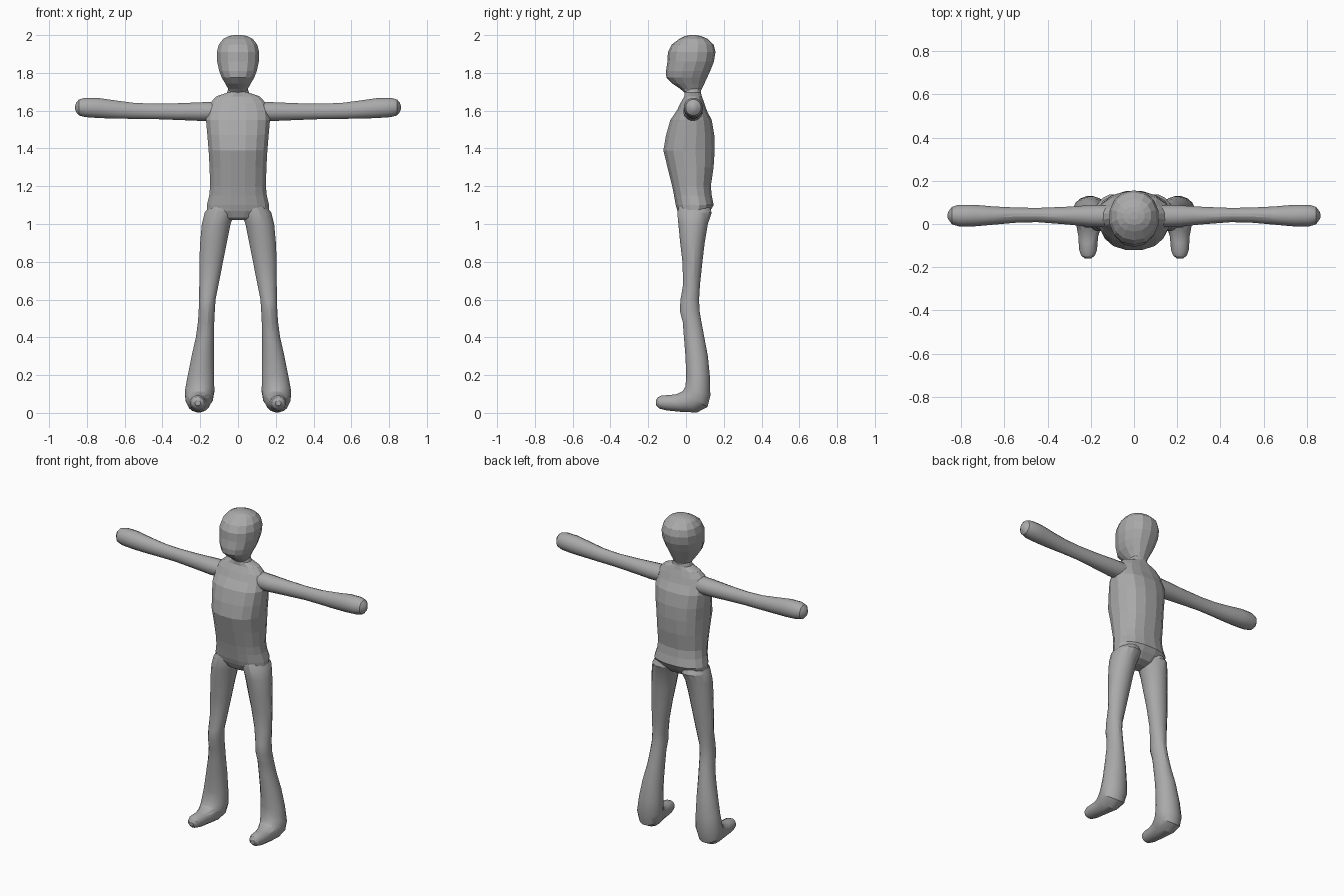
import bpy, bmesh, math
from mathutils import Vector

grey = bpy.data.materials.new("body grey")
grey.diffuse_color = (0.4, 0.4, 0.4, 1)


def spow(v, p):
    return math.copysign(abs(v) ** p, v)


def loft(name, rings, n=16, power=1.0, smooth=None):
    """Closed skin through rings of (centre, half axis u, half axis v)."""
    bm = bmesh.new()
    loops = []
    for c, u, v in rings:
        c, u, v = Vector(c), Vector(u), Vector(v)
        loop = []
        for i in range(n):
            a = 2 * math.pi * (i + 0.5) / n
            loop.append(bm.verts.new(c + u * spow(math.cos(a), power) + v * spow(math.sin(a), power)))
        loops.append(loop)
    for a, b in zip(loops, loops[1:]):
        for i in range(n):
            j = (i + 1) % n
            bm.faces.new((a[i], a[j], b[j], b[i]))
    bm.faces.new(loops[0])
    bm.faces.new(loops[-1])
    bmesh.ops.recalc_face_normals(bm, faces=bm.faces[:])
    me = bpy.data.meshes.new(name)
    bm.to_mesh(me)
    bm.free()
    me.materials.append(grey)
    ob = bpy.data.objects.new(name, me)
    bpy.context.collection.objects.link(ob)
    if smooth:
        bpy.ops.object.select_all(action='DESELECT')
        ob.select_set(True)
        bpy.context.view_layer.objects.active = ob
        bpy.ops.object.shade_smooth_by_angle(angle=math.radians(smooth))
    return ob


def upright(z, half_x, front, back):
    """Horizontal ring centred on x = 0."""
    return ((0, (front + back) / 2, z), (half_x, 0, 0), (0, (back - front) / 2, 0))


# torso, from crotch to neck
loft("torso", [upright(*r) for r in [
    (1.02, .05, -.01, .06), (1.035, .11, -.03, .10), (1.07, .168, -.047, .13),
    (1.10, .168, -.056, .148), (1.15, .155, -.065, .138), (1.20, .15, -.075, .133),
    (1.30, .153, -.10, .148), (1.39, .158, -.122, .154), (1.47, .165, -.108, .152),
    (1.55, .172, -.085, .138), (1.60, .166, -.05, .112), (1.64, .15, -.03, .098),
    (1.675, .118, -.01, .085), (1.695, .06, -.01, .08), (1.72, .05, -.01, .078)]], 16, .85)

# head
loft("head", [upright(*r) for r in [
    (1.695, .05, -.008, .076), (1.715, .053, -.03, .083), (1.745, .07, -.075, .098),
    (1.775, .088, -.104, .112), (1.81, .102, -.106, .128), (1.86, .113, -.098, .148),
    (1.91, .115, -.096, .156), (1.95, .104, -.075, .146), (1.98, .08, -.035, .115),
    (1.995, .05, -.005, .08), (2.0, .02, .02, .055)]], 14, .92)

# legs and feet: inner x, outer x, front (y, z), back (y, z)
leg = [
    (.02, .14, -.035, 1.11, .12, 1.11), (.018, .178, -.048, 1.06, .138, 1.06),
    (.038, .193, -.042, 1.0, .117, 1.0), (.058, .202, -.032, .9, .10, .9),
    (.078, .206, -.02, .8, .088, .8), (.102, .206, -.016, .68, .075, .68),
    (.118, .207, -.03, .6, .07, .6), (.122, .209, -.034, .54, .073, .54),
    (.125, .213, -.018, .48, .083, .48), (.127, .224, -.012, .4, .098, .4),
    (.127, .247, -.004, .3, .117, .3), (.125, .268, 0, .2, .128, .19),
    (.124, .282, -.004, .14, .13, .09), (.132, .28, -.02, .115, .115, .03),
    (.148, .268, -.05, .1, .06, .002), (.165, .258, -.09, .095, -.01, .003),
    (.17, .255, -.13, .093, -.10, .012), (.18, .245, -.15, .083, -.14, .022),
    (.198, .228, -.16, .066, -.158, .038)]
for side, word in ((1, "right"), (-1, "left")):
    rings = []
    for x0, x1, fy, fz, by, bz in leg:
        f, b = Vector((0, fy, fz)), Vector((0, by, bz))
        c = (f + b) / 2
        c.x = side * (x0 + x1) / 2
        rings.append((c, (side * (x1 - x0) / 2, 0, 0), (b - f) / 2))
    loft(word + "_leg", rings, 16, 1.0, 25)

    # arms: x, y range, z range
    arm = [
        (.13, -.015, .088, 1.545, 1.648), (.2, -.014, .088, 1.545, 1.645),
        (.32, -.002, .08, 1.55, 1.64), (.45, .008, .075, 1.555, 1.638),
        (.55, .005, .077, 1.556, 1.642), (.65, -.004, .082, 1.557, 1.655),
        (.74, -.012, .09, 1.56, 1.668), (.81, -.012, .09, 1.565, 1.669),
        (.842, -.002, .08, 1.574, 1.66), (.857, .018, .06, 1.592, 1.642),
        (.862, .03, .048, 1.608, 1.626)]
    loft(word + "_arm", [((side * x, (y0 + y1) / 2, (z0 + z1) / 2),
                          (0, (y1 - y0) / 2, 0), (0, 0, (z1 - z0) / 2))
                         for x, y0, y1, z0, z1 in arm], 16, 1.0, 25)
